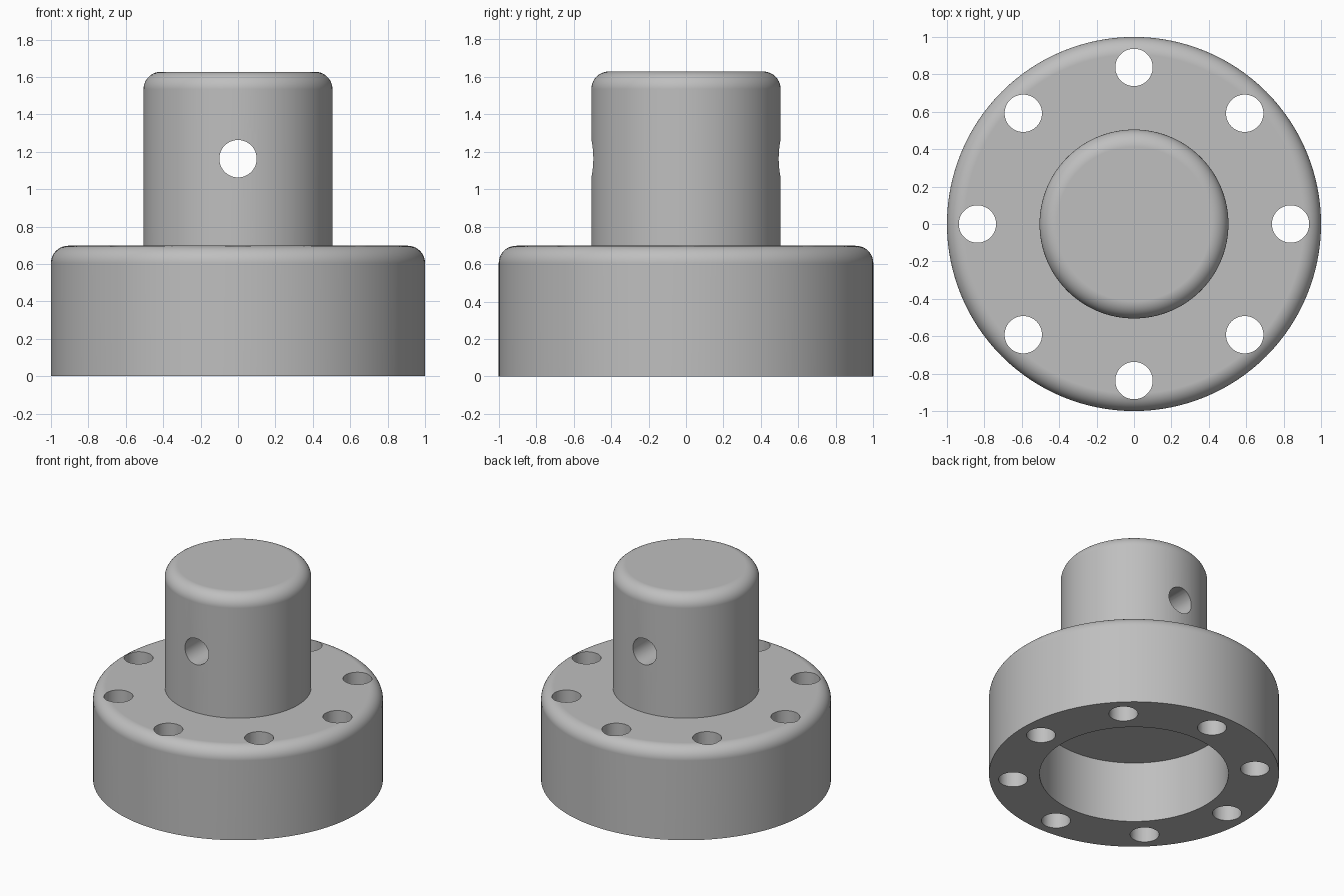
import bpy
import bmesh
from math import sin, cos, pi
from mathutils import Matrix, Vector

cube = bpy.data.objects.get("Cube")
if cube:
    bpy.data.objects.remove(cube, do_unlink=True)

# Main dimensions
FLANGE_R, FLANGE_H = 1.0, 0.698
STEM_R, TOP = 0.505, 1.628
RECESS_R, RECESS_H = 0.651, 0.465
FILLET = 0.093
BOLT_CIRCLE, HOLE_R, CROSS_Z = 0.837, 0.1, 1.163
SIDES = 128

grey = bpy.data.materials.new("plain grey")
grey.use_nodes = True
COLOUR = (0.52, 0.52, 0.52, 1)
grey.diffuse_color = COLOUR
grey.node_tree.nodes["Principled BSDF"].inputs["Base Color"].default_value = COLOUR


def add_object(name, bm):
    mesh = bpy.data.meshes.new(name)
    bm.to_mesh(mesh)
    bm.free()
    mesh.materials.append(grey)
    obj = bpy.data.objects.new(name, mesh)
    bpy.context.collection.objects.link(obj)
    return obj


def rounded_corner(radius, height, steps=10):
    """Quarter circle from the wall up to the flat top."""
    angles = [i / steps * pi / 2 for i in range(steps + 1)]
    return [(radius - FILLET + FILLET * cos(a), height - FILLET + FILLET * sin(a))
            for a in angles]


def lathe(name, profile):
    bm = bmesh.new()
    verts = [bm.verts.new((r, 0, z)) for r, z in profile]
    edges = [bm.edges.new(pair) for pair in zip(verts, verts[1:])]
    bmesh.ops.spin(bm, geom=verts + edges, axis=(0, 0, 1), cent=(0, 0, 0),
                   angle=2 * pi, steps=SIDES, use_merge=True)
    bmesh.ops.remove_doubles(bm, verts=bm.verts, dist=1e-4)
    # Merge the centre fans into single flat discs
    centres = [v for v in bm.verts if Vector(v.co.xy).length < 1e-4]
    bmesh.ops.dissolve_verts(bm, verts=centres)
    bmesh.ops.recalc_face_normals(bm, faces=bm.faces)
    return add_object(name, bm)


# Flange, stem and underside recess in one turned body
profile = [(0, RECESS_H), (RECESS_R, RECESS_H), (RECESS_R, 0), (FLANGE_R, 0)]
profile += rounded_corner(FLANGE_R, FLANGE_H)
profile += [(STEM_R, FLANGE_H)]
profile += rounded_corner(STEM_R, TOP)
profile += [(0, TOP)]
hub = lathe("flanged_hub", profile)

# Drills: eight bolt holes and one cross hole through the stem
placements = [Matrix.Rotation(i * pi / 4, 4, "Z") @ Matrix.Translation((BOLT_CIRCLE, 0, 0.35))
              for i in range(8)]
placements.append(Matrix.Translation((0, 0, CROSS_Z)) @ Matrix.Rotation(pi / 2, 4, "X"))
bm = bmesh.new()
for matrix in placements:
    bmesh.ops.create_cone(bm, cap_ends=True, segments=48, radius1=HOLE_R,
                          radius2=HOLE_R, depth=1.4, matrix=matrix)
drills = add_object("drills", bm)
drills.hide_render = True

cut = hub.modifiers.new("holes", "BOOLEAN")
cut.operation = "DIFFERENCE"
cut.solver = "EXACT"
cut.object = drills

# Bake the holes, then shade smoothly with crisp rims
bpy.ops.object.select_all(action="DESELECT")
hub.select_set(True)
bpy.context.view_layer.objects.active = hub
bpy.ops.object.modifier_apply(modifier=cut.name)
bpy.data.objects.remove(drills, do_unlink=True)
bpy.ops.object.shade_smooth_by_angle(angle=pi / 6)
weighted = hub.modifiers.new("even_shading", "WEIGHTED_NORMAL")
weighted.keep_sharp = True
